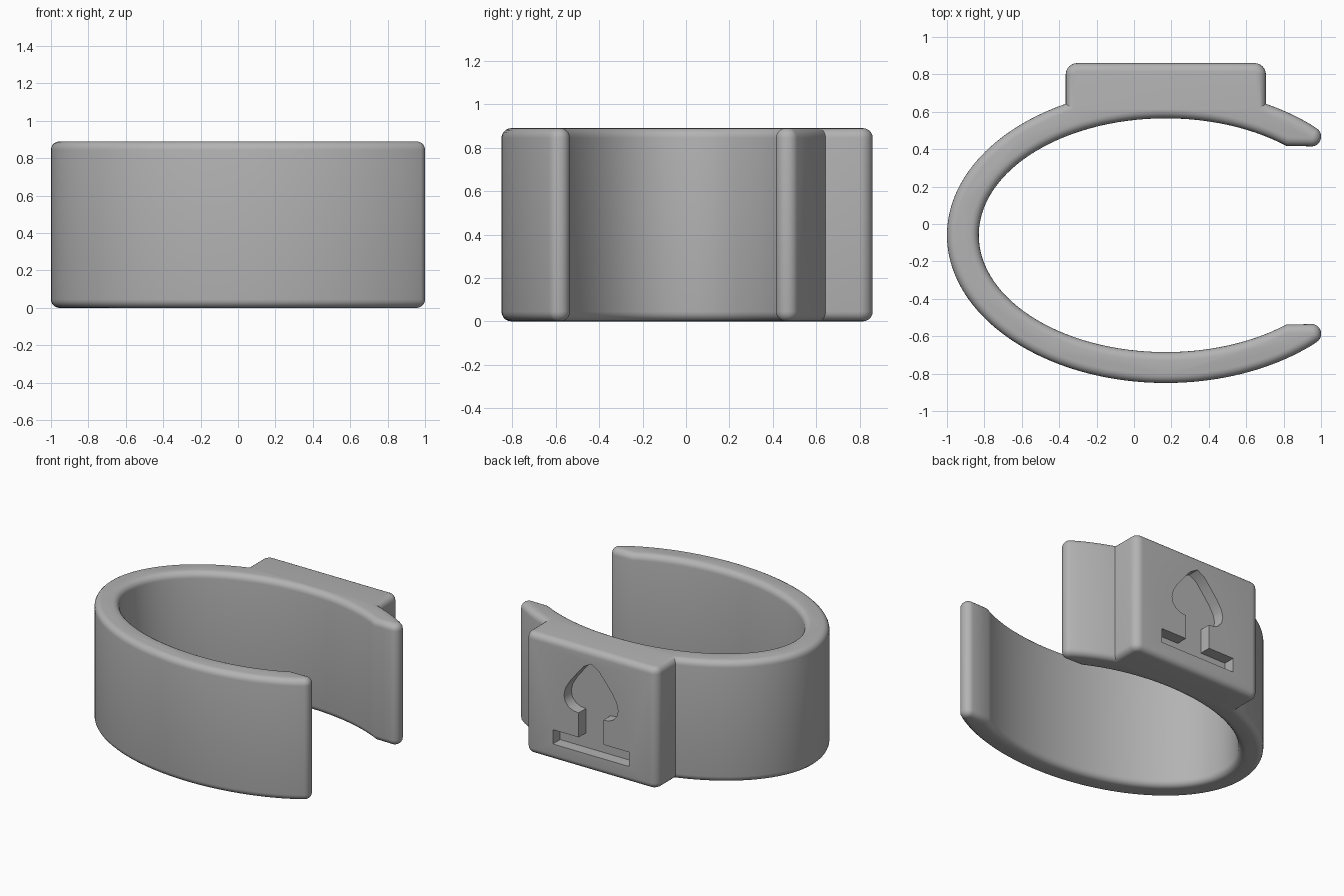
import bpy, bmesh, math
from mathutils import Vector

if "Cube" in bpy.data.objects:
    bpy.data.objects.remove(bpy.data.objects["Cube"])

CX, CY = 0.17, -0.06          # ellipse centre
OUT_A, OUT_B = 1.17, 0.79     # outer radii
IN_A, IN_B = 1.0, 0.625       # inner radii
H = 0.89

grey = bpy.data.materials.new("plain grey")
grey.diffuse_color = (0.45, 0.45, 0.45, 1)
grey.use_nodes = True
grey.node_tree.nodes["Principled BSDF"].inputs["Base Color"].default_value = grey.diffuse_color


def arc(a, b, t0, t1, n):
    """Points on an ellipse around the cuff centre."""
    ts = [t0 + (t1 - t0) * i / n for i in range(n + 1)]
    return [Vector((CX + a * math.cos(t), CY + b * math.sin(t))) for t in ts]


def fillet(prev, corner, nxt, r, n=8):
    """Round one corner of an outline with radius r."""
    u, v = (prev - corner).normalized(), (nxt - corner).normalized()
    half = u.angle(v) / 2
    start, end = corner + u * r / math.tan(half), corner + v * r / math.tan(half)
    centre = corner + (u + v).normalized() * r / math.sin(half)
    p, q = start - centre, end - centre
    w = p.angle(q)
    return [centre + (p * math.sin((1 - i / n) * w) + q * math.sin(i / n * w)) / math.sin(w)
            for i in range(n + 1)]


def inset(loop, d):
    """Offset a counter-clockwise outline inward with mitred corners."""
    res = []
    for i, p in enumerate(loop):
        e1, e2 = (p - loop[i - 1]).normalized(), (loop[(i + 1) % len(loop)] - p).normalized()
        n1, n2 = Vector((-e1.y, e1.x)), Vector((-e2.y, e2.x))
        res.append(p + (n1 + n2) * d / (1 + n1.dot(n2)))
    return res


def make_object(name, rings, place):
    """Skin a stack of equal outlines and cap both ends."""
    bm = bmesh.new()
    vs = [[bm.verts.new(place(p, h)) for p in loop] for loop, h in rings]
    n = len(vs[0])
    for a, b in zip(vs, vs[1:]):
        for i in range(n):
            bm.faces.new((a[i], a[(i + 1) % n], b[(i + 1) % n], b[i]))
    bm.faces.new(vs[0][::-1])
    bm.faces.new(vs[-1])
    bmesh.ops.recalc_face_normals(bm, faces=bm.faces)
    me = bpy.data.meshes.new(name)
    bm.to_mesh(me)
    bm.free()
    me.materials.append(grey)
    ob = bpy.data.objects.new(name, me)
    bpy.context.collection.objects.link(ob)
    return ob


# Outline of the open oval cuff, counter-clockwise from the upper tip
tip_t = math.acos((1.0 - CX) / OUT_A)
tip_y = OUT_B * math.sin(tip_t)
in_y = 0.478
in_t = math.asin(in_y / IN_B)
R = 0.05
bx0, bx1, by = -0.365, 0.705, 0.86      # mounting block
blk_t = math.acos((bx1 - CX) / OUT_A)


def tip(side):
    """Rounded arm tip, from inner flat to outer curve."""
    inner = Vector((1.0, CY + side * (in_y - 0.003)))
    outer = Vector((1.0, CY + side * tip_y))
    along = arc(OUT_A, OUT_B, side * tip_t, side * (tip_t + 0.1), 1)[1]
    flat = Vector((0.8, inner.y))
    return fillet(flat, inner, outer, R) + fillet(inner, outer, along, R)


outline = tip(1)
outline += arc(OUT_A, OUT_B, tip_t + 0.06, blk_t, 10)
outline += fillet(Vector((bx1, 0.6)), Vector((bx1, by)), Vector((bx0, by)), 0.06)
outline += fillet(Vector((bx1, by)), Vector((bx0, by)), Vector((bx0, 0.6)), 0.06)
outline += arc(OUT_A, OUT_B, math.pi - blk_t, 2 * math.pi - tip_t - 0.06, 90)
outline += tip(-1)[::-1]
outline += arc(IN_A, IN_B, 2 * math.pi - in_t, in_t, 90)

# Cuff with rounded top and bottom rims
E, STEPS = 0.045, 5
rim = [(E * (1 - math.sin(k * math.pi / 2 / STEPS)), E * (1 - math.cos(k * math.pi / 2 / STEPS)))
       for k in range(STEPS + 1)]
rings = [(inset(outline, d), z) for d, z in rim]
rings += [(inset(outline, d), H - z) for d, z in reversed(rim)]
cuff = make_object("cuff", rings, lambda p, h: (p.x, p.y, h))

# Pointed recess with stem and base slot in the block face
half = [(0.06, 0.755), (0.11, 0.695), (0.17, 0.62), (0.207, 0.56), (0.22, 0.505), (0.21, 0.46),
        (0.18, 0.425), (0.14, 0.408), (0.1, 0.405), (0.1, 0.225), (0.31, 0.225), (0.31, 0.12)]
shape = [Vector((0, 0.79))] + [Vector(p) for p in half] + [Vector((-x, z)) for x, z in half[::-1]]
cutter = make_object("recess_cutter", [(shape, by - 0.085), (shape, by + 0.1)],
                     lambda p, h: (CX + p.x, h, p.y))
cutter.hide_render = True
mod = cuff.modifiers.new("recess", "BOOLEAN")
mod.operation, mod.object, mod.solver = "DIFFERENCE", cutter, "EXACT"
bpy.context.view_layer.objects.active = cuff
cuff.select_set(True)
cutter.select_set(False)
bpy.ops.object.modifier_apply(modifier=mod.name)
bpy.data.objects.remove(cutter)
bpy.ops.object.shade_smooth_by_angle(angle=math.radians(30))
